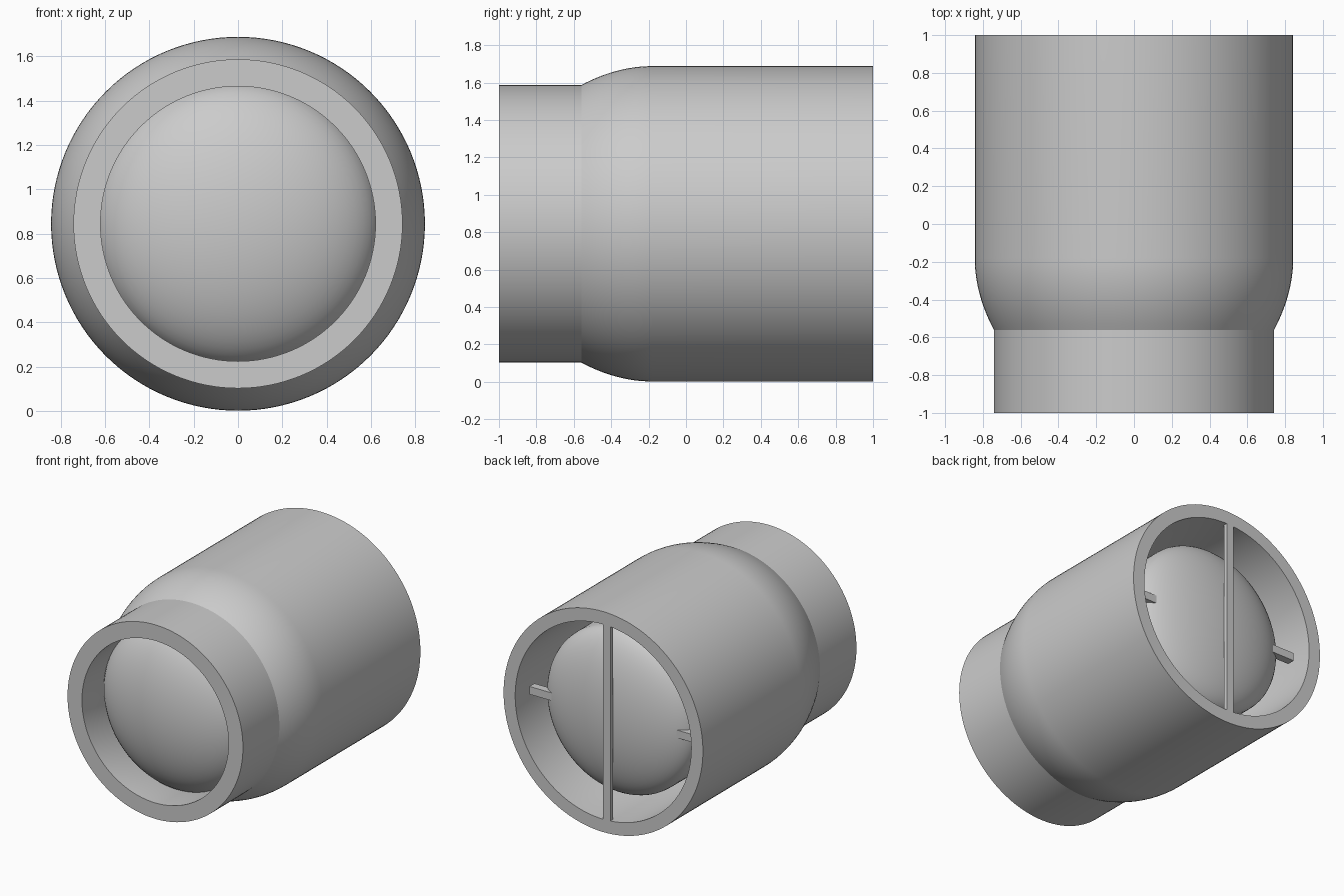
import bpy, bmesh, math
from mathutils import Matrix, Vector

cube = bpy.data.objects.get("Cube")
if cube:
    bpy.data.objects.remove(cube)

AXIS_Z = 0.845
OUTER, NECK, BORE, SEAT = 0.843, 0.742, 0.745, 0.62

grey = bpy.data.materials.new("plain grey")
grey.use_nodes = True
colour = (0.6, 0.6, 0.6, 1)
grey.diffuse_color = colour
grey.node_tree.nodes["Principled BSDF"].inputs["Base Color"].default_value = colour


def add_object(name, bm, smooth=True):
    bmesh.ops.recalc_face_normals(bm, faces=bm.faces)
    mesh = bpy.data.meshes.new(name)
    bm.to_mesh(mesh)
    bm.free()
    mesh.materials.append(grey)
    obj = bpy.data.objects.new(name, mesh)
    bpy.context.collection.objects.link(obj)
    if smooth:
        bpy.ops.object.select_all(action="DESELECT")
        obj.select_set(True)
        bpy.context.view_layer.objects.active = obj
        bpy.ops.object.shade_smooth_by_angle(angle=math.radians(25))
    return obj


def lathe(name, profile, closed=False, steps=128):
    """Spin (radius, y) points about the long axis."""
    bm = bmesh.new()
    verts = [bm.verts.new((r, y, AXIS_Z)) for r, y in profile]
    edges = [bm.edges.new(pair) for pair in zip(verts, verts[1:])]
    if closed:
        edges.append(bm.edges.new((verts[-1], verts[0])))
    bmesh.ops.spin(bm, geom=verts + edges, cent=(0, 0, AXIS_Z), axis=(0, 1, 0),
                   angle=math.tau, steps=steps)
    bmesh.ops.remove_doubles(bm, verts=bm.verts, dist=0.0001)
    add_object(name, bm)


def box(name, size, centre):
    bm = bmesh.new()
    bmesh.ops.create_cube(bm, size=1, matrix=Matrix.Translation(centre)
                          @ Matrix.Diagonal((*size, 1)))
    add_object(name, bm, smooth=False)


# Housing: narrow neck, rounded shoulder, wide barrel, stepped bore
shoulder_y = -0.18
reach = 0.38
shoulder = []
for i in range(13):
    s = 1 - i / 12
    shoulder.append((OUTER - (OUTER - NECK) * s ** 2, shoulder_y - reach * s))
lathe("housing", [(SEAT, -1), (NECK, -1)] + shoulder
      + [(OUTER, 1), (BORE, 1), (BORE, -0.2), (SEAT, -0.5)], closed=True)

# Ball plug: rounded at both ends, sealing the seat at the front
plug = []
for i in range(17):
    a = math.pi / 2 * i / 16
    plug.append((0.64 * math.sin(a), -0.66 - 0.3 * math.cos(a)))
for i in range(17):
    a = math.pi / 2 * (1 - i / 16)
    plug.append((0.63 * math.sin(a), 0.75 + 0.22 * math.cos(a)))
lathe("ball_plug", plug)

# Retaining bars at the open back
box("vertical_bar", (0.06, 0.03, 2 * BORE), Vector((-0.03, 0.985, AXIS_Z)))
box("cross_bar", (1.43, 0.06, 0.06), Vector((0, 0.84, AXIS_Z)))
